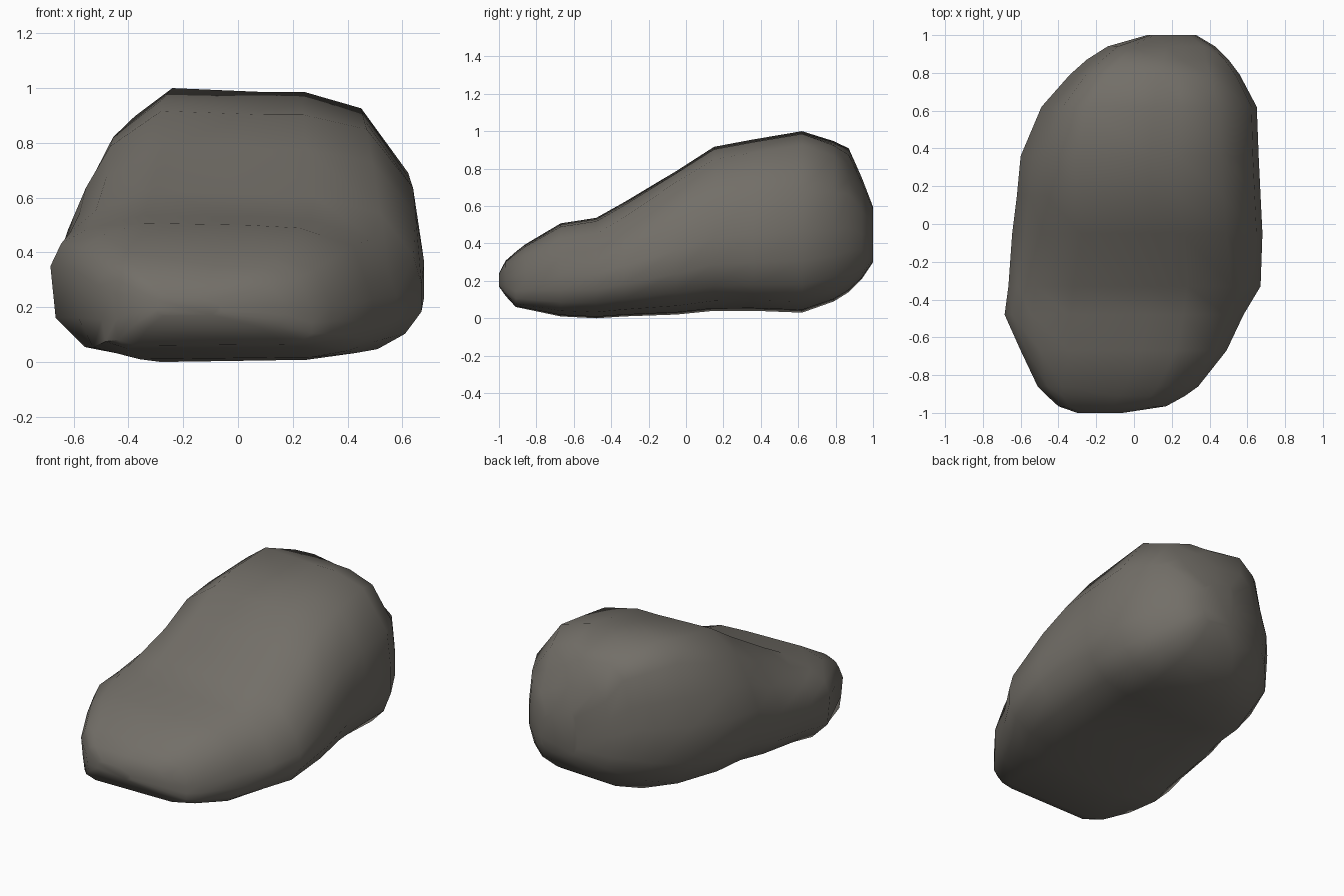
import bpy, bmesh

if "Cube" in bpy.data.objects:
    bpy.data.objects.remove(bpy.data.objects["Cube"])

# Cross sections from front to back: y, left x, right x, bottom z, top z, top-left x, top-right x
sections = [
    (-1.00, -.30, -.06, .17, .24, -.26, -.10),
    (-.965, -.40, .17, .12, .31, -.34, .12),
    (-.91, -.46, .27, .06, .36, -.38, .22),
    (-.86, -.51, .34, .05, .40, -.38, .28),
    (-.67, -.60, .49, .01, .515, -.34, .42),
    (-.48, -.685, .58, .00, .545, -.34, .49),
    (-.33, -.665, .67, .01, .63, -.32, .52),
    (-.05, -.645, .68, .02, .80, -.28, .49),
    (.15, -.62, .67, .04, .93, -.28, .47),
    (.36, -.60, .66, .04, .97, -.28, .46),
    (.62, -.49, .65, .03, 1.015, -.24, .45),
    (.79, -.34, .56, .09, .96, -.15, .40),
    (.87, -.25, .50, .14, .92, -.07, .38),
    (.94, -.14, .43, .21, .76, -.02, .37),
    (1.00, .07, .33, .30, .60, .11, .29),
]


def ramp(y, start, end):
    return min(1, max(0, (y - start) / (end - start)))


def ring(y, xl, xr, zb, zt, tl, tr):
    w, h = xr - xl, zt - zb
    back = ramp(y, -.5, -.1)        # steep back flank versus rounded front lobe
    rear = ramp(y, .78, .87)        # rear right corner slopes away
    nose = 1 - ramp(y, -.85, -.5)   # upright blunt nose
    crest = ramp(y, .36, .62)
    pts = [
        (xl + (.32 - .20 * nose) * w, 0), (xr - (.26 - .12 * nose) * w, .015),   # flat underside
        (xr - (.12 - .07 * nose) * w, .06),
        (xr - .045 * w * (1 - nose), .15), (xr, .28),       # right flank
        (xr, .44),
        (xr - .02 * w - .005 * back, .56 + .11 * back),
        (tr, .82 + .09 * back - .14 * rear),                # right crest
        (tr - .18 * w, .95 + .02 * back - .10 * rear),
        ((tl + tr) / 2, .97 - .03 * rear), (tl, .985),      # top face
        (tl + (xl - tl) * (.60 - .05 * back), .90 - .06 * back + .04 * crest),
        (xl + (.03 + .02 * back) * w, .80 - .13 * back),
        (xl, .65 - .15 * back), (xl + .015 * w, .30 - .05 * back),
        (xl + (.10 - .07 * nose) * w, .10 - .03 * nose),    # left flank
    ]
    return [(x, y, zb + f * h) for x, f in pts]


# Boulder: rings bridged into one closed skin
bm = bmesh.new()
rings = [[bm.verts.new(p) for p in ring(*s)] for s in sections]
for a, b in zip(rings, rings[1:]):
    n = len(a)
    for i in range(n):
        j = (i + 1) % n
        bm.faces.new((a[i], a[j], b[j], b[i]))
bm.faces.new(rings[0])
bm.faces.new(rings[-1])
bmesh.ops.recalc_face_normals(bm, faces=bm.faces)
mesh = bpy.data.meshes.new("boulder")
bm.to_mesh(mesh)
bm.free()

boulder = bpy.data.objects.new("boulder", mesh)
bpy.context.collection.objects.link(boulder)
stone = bpy.data.materials.new("warm grey stone")
stone.diffuse_color = (.17, .158, .138, 1)
stone.use_nodes = True
stone.node_tree.nodes["Principled BSDF"].inputs["Base Color"].default_value = stone.diffuse_color
mesh.materials.append(stone)

bpy.context.view_layer.objects.active = boulder
boulder.select_set(True)
bpy.ops.object.shade_smooth_by_angle(angle=.75)
